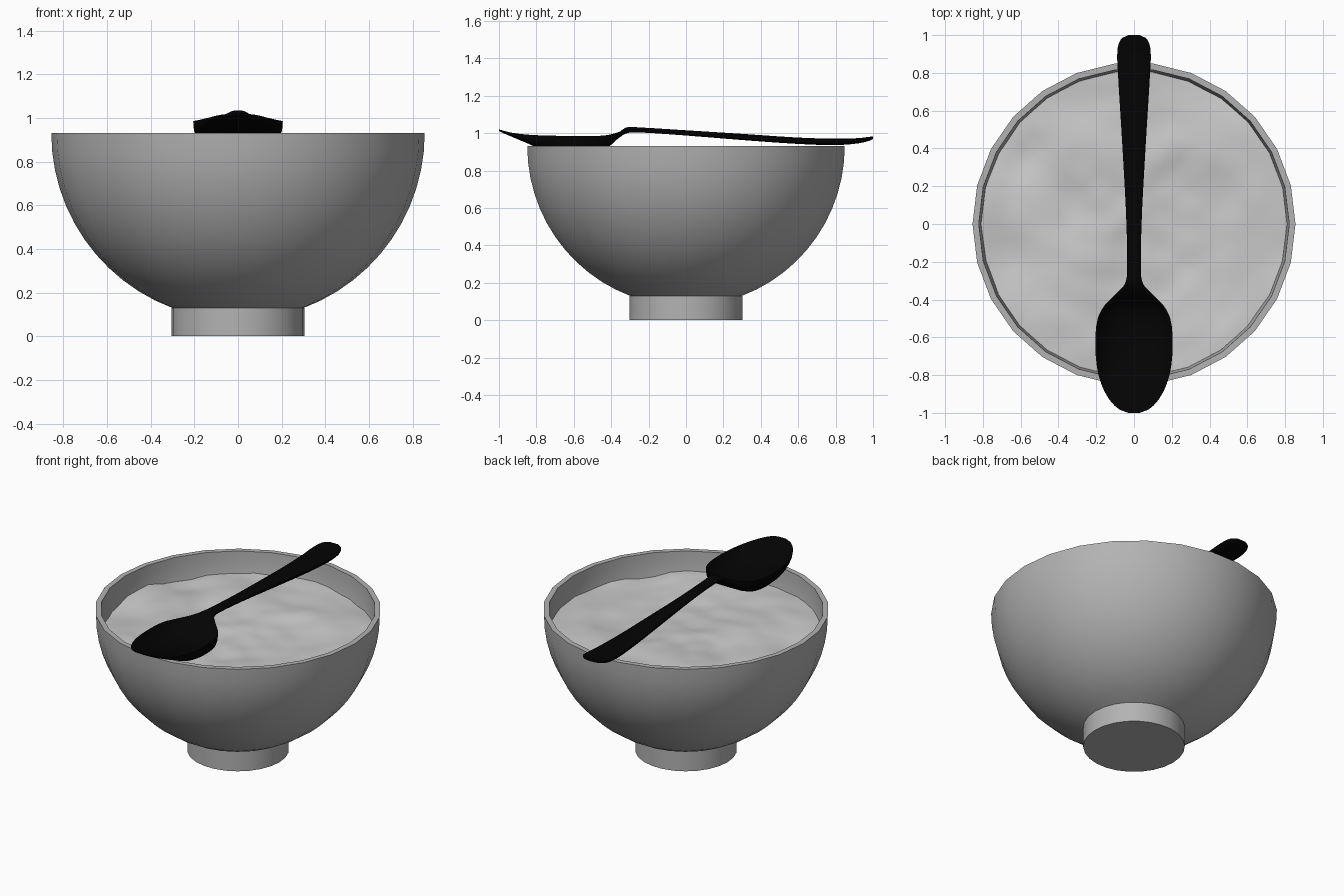
import bpy, bmesh, math
from mathutils import noise, Vector

if "Cube" in bpy.data.objects:
    bpy.data.objects.remove(bpy.data.objects["Cube"])

SIDES = 26
RIM_Z = 0.93


def finish(name, bm, colour=None, angle=40):
    bmesh.ops.remove_doubles(bm, verts=bm.verts, dist=1e-5)
    bmesh.ops.recalc_face_normals(bm, faces=bm.faces)
    mesh = bpy.data.meshes.new(name)
    bm.to_mesh(mesh)
    bm.free()
    ob = bpy.data.objects.new(name, mesh)
    bpy.context.collection.objects.link(ob)
    bpy.ops.object.select_all(action='DESELECT')
    ob.select_set(True)
    bpy.context.view_layer.objects.active = ob
    bpy.ops.object.shade_smooth_by_angle(angle=math.radians(angle))
    if colour is not None:
        mat = bpy.data.materials.new(name + "_colour")
        mat.diffuse_color = (colour, colour, colour, 1)
        mat.use_nodes = True
        mat.node_tree.nodes["Principled BSDF"].inputs["Base Color"].default_value = mat.diffuse_color
        mesh.materials.append(mat)
    return ob


def loft(bm, rings, cap_start=False, cap_end=False):
    loops = [[bm.verts.new(p) for p in ring] for ring in rings]
    for a, b in zip(loops, loops[1:]):
        n = len(a)
        for i in range(n):
            j = (i + 1) % n
            bm.faces.new((a[i], a[j], b[j], b[i]))
    if cap_start:
        bm.faces.new(loops[0])
    if cap_end:
        bm.faces.new(loops[-1])


def arc(radius, a0, a1, n):
    angles = [a0 + (a1 - a0) * i / n for i in range(n + 1)]
    return [(radius * math.cos(a), RIM_Z - radius * math.sin(a)) for a in angles]


# Bowl: foot, outer hemisphere, flat rim, inner wall down to just below the contents
foot_angle = math.acos(0.30 / 0.855)
profile = [(0.304, 0.0), (0.304, 0.13)] + arc(0.855, foot_angle, 0, 12)
profile += arc(0.822, 0, math.radians(16), 4)
turn = 2 * math.pi / SIDES
bm = bmesh.new()
loft(bm, [[(r * math.cos(i * turn), r * math.sin(i * turn), z)
           for i in range(SIDES)] for r, z in profile], cap_start=True)
finish("bowl", bm, 0.45)

# Bowl contents: gently rumpled surface
bm = bmesh.new()
rings = []
for k in range(25):
    r = 0.81 - 0.80 * k / 24
    ring = []
    for i in range(SIDES * 2):
        a = math.pi * i / SIDES
        rr = r * (math.cos(math.pi / SIDES) if i % 2 else 1)
        x, y = rr * math.cos(a), rr * math.sin(a)
        z = 0.79 + 0.03 * noise.noise(Vector((x * 3, y * 3, 0.7)))
        z += 0.012 * noise.noise(Vector((x * 7, y * 7, 3.1)))
        ring.append((x, y, z))
    rings.append(ring)
loft(bm, rings, cap_end=True)
finish("contents", bm)

# Spoon stations: y, half width, edge height, bottom height, hollow depth (negative = crowned)
stations = [
    (-1.00, 0.030, 1.020, 1.012, 0.0),
    (-0.98, 0.080, 1.014, 1.001, 0.004),
    (-0.93, 0.130, 1.002, 0.980, 0.012),
    (-0.85, 0.172, 0.992, 0.946, 0.03),
    (-0.75, 0.197, 0.987, 0.905, 0.06),
    (-0.62, 0.205, 0.985, 0.885, 0.08),
    (-0.50, 0.192, 0.985, 0.885, 0.08),
    (-0.43, 0.155, 0.988, 0.912, 0.06),
    (-0.37, 0.095, 1.002, 0.965, 0.01),
    (-0.32, 0.050, 1.018, 0.998, -0.012),
    (-0.26, 0.037, 1.019, 1.004, -0.012),
    (0.00, 0.040, 1.004, 0.987, -0.011),
    (0.30, 0.055, 0.986, 0.963, -0.01),
    (0.60, 0.073, 0.968, 0.942, -0.008),
    (0.80, 0.085, 0.963, 0.936, -0.007),
    (0.92, 0.088, 0.968, 0.945, -0.005),
    (0.98, 0.068, 0.977, 0.959, -0.003),
    (1.00, 0.030, 0.983, 0.968, 0.0),
]


def smooth_path(points, steps):
    """Catmull-Rom refinement of the stations, monotone along the spoon."""
    pts = [points[0]] + points + [points[-1]]
    out = []
    for p0, p1, p2, p3 in zip(pts, pts[1:], pts[2:], pts[3:]):
        h = p2[0] - p1[0]
        for s in range(steps):
            t = s / steps
            row = [p1[0] + h * t]
            for a, b, c, d in list(zip(p0, p1, p2, p3))[1:]:
                m1 = (c - a) / (p2[0] - p0[0]) * h
                m2 = (d - b) / (p3[0] - p1[0]) * h
                row.append((2*t**3 - 3*t*t + 1) * b + (t**3 - 2*t*t + t) * m1
                           + (3*t*t - 2*t**3) * c + (t**3 - t*t) * m2)
            out.append(row)
    return out + [points[-1]]


bm = bmesh.new()
rings = []
N = 12
for y, w, top, bot, hollow in smooth_path(stations, 3):
    ring = []
    for i in range(N + 1):                      # hollowed upper side
        u = math.sin(math.pi * (i / N - 0.5))
        ring.append((w * u, y, top - hollow * (1 - u ** 4)))
    for i in range(1, N):                       # rounded, steep-walled underside
        t = math.pi * i / N
        c = math.cos(t)
        x = w * math.copysign(abs(c) ** 0.45, c)
        ring.append((x, y, top - (top - bot) * math.sin(t) ** 0.6))
    rings.append(ring)
loft(bm, rings, True, True)
finish("spoon", bm, 0.001)
